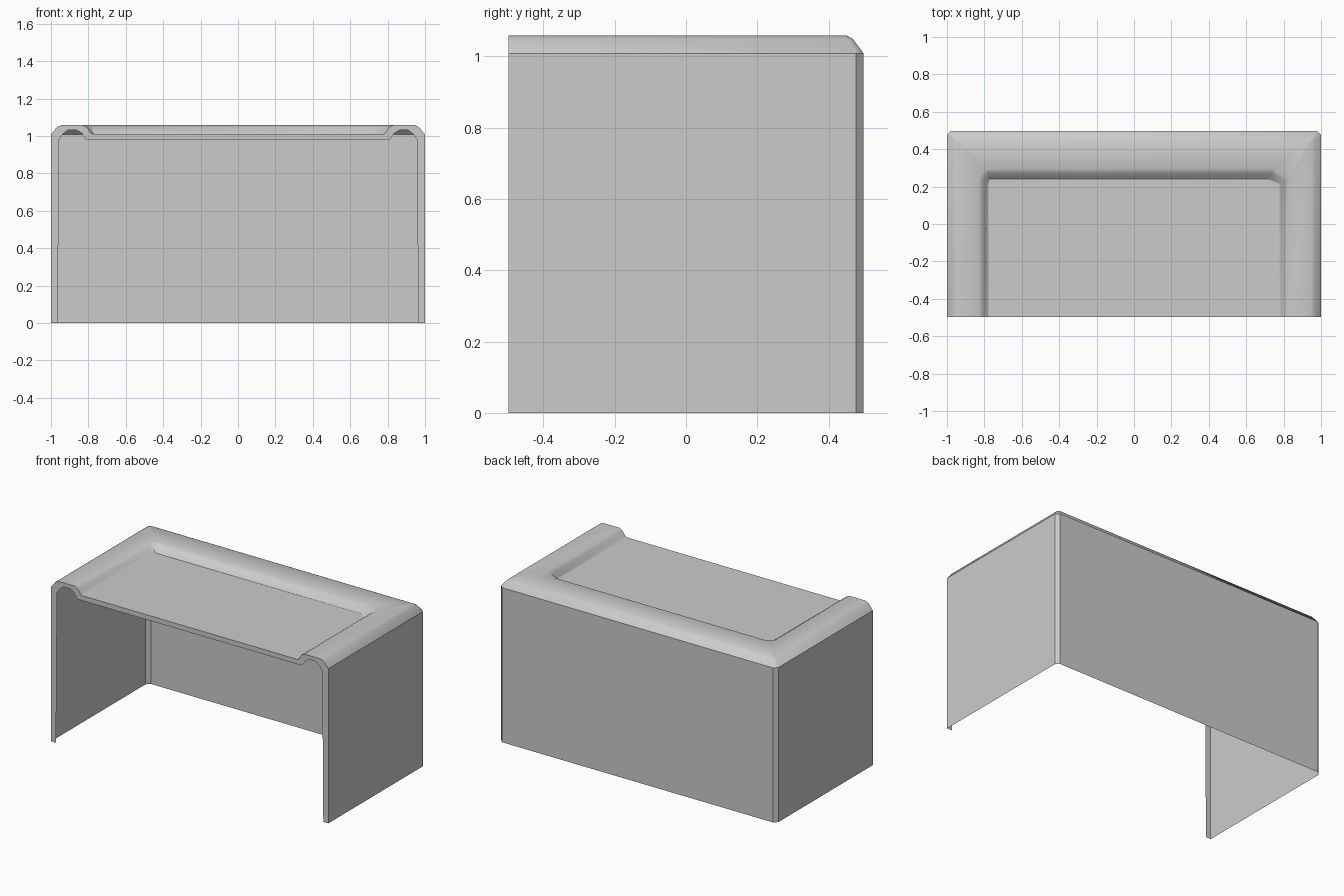
import bpy, bmesh, math

cube = bpy.data.objects.get("Cube")
if cube:
    bpy.data.objects.remove(cube, do_unlink=True)

FRONT = -0.498

grey = bpy.data.materials.new("light grey")
grey.use_nodes = True
colour = (0.6, 0.6, 0.6, 1)
grey.diffuse_color = colour
grey.node_tree.nodes["Principled BSDF"].inputs["Base Color"].default_value = colour


def u_path(half, back, left_cut, right_cut, depth_cut, z):
    """U-shaped loop, open at the front, with cut back corners."""
    return [(-half, FRONT, z), (-half, back - depth_cut, z),
            (-half + left_cut, back, z), (half - right_cut, back, z),
            (half, back - depth_cut, z), (half, FRONT, z)]


def make(name, loops, cap=False, up=None):
    """Skin neighbouring loops of equal length, optionally capping the last."""
    bm = bmesh.new()
    rows = [[bm.verts.new(p) for p in loop] for loop in loops]
    for a, b in zip(rows, rows[1:]):
        for i in range(len(a) - 1):
            bm.faces.new((a[i], b[i], b[i + 1], a[i + 1]))
    if cap:
        bm.faces.new(rows[-1][::-1])
    # turn the faces outward, judged by the first face
    bm.normal_update()
    bm.faces.ensure_lookup_table()
    if bm.faces[0].normal.dot(up) < 0:
        bmesh.ops.reverse_faces(bm, faces=bm.faces[:])
    mesh = bpy.data.meshes.new(name)
    bm.to_mesh(mesh)
    bm.free()
    mesh.materials.append(grey)
    obj = bpy.data.objects.new(name, mesh)
    bpy.context.collection.objects.link(obj)
    bpy.ops.object.select_all(action="DESELECT")
    obj.select_set(True)
    bpy.context.view_layer.objects.active = obj
    bpy.ops.object.shade_smooth_by_angle(angle=math.radians(35))
    return obj


from mathutils import Vector

# Sections from the floor up over the rim: half width, back, corner cuts, height
sections = [
    (1.0, 0.498, 0.022, 0.022, 0.022, 0.0),
    (1.0, 0.498, 0.022, 0.022, 0.022, 1.008),
    (0.968, 0.468, 0.012, 0.012, 0.012, 1.048),
    (0.945, 0.45, 0.01, 0.01, 0.01, 1.058),
    (0.83, 0.295, 0.04, 0.09, 0.045, 1.058),
    (0.805, 0.272, 0.025, 0.075, 0.035, 1.045),
    (0.787, 0.247, 0.012, 0.065, 0.03, 1.015),
    (0.777, 0.24, 0.008, 0.06, 0.027, 1.01),
]
loops = [u_path(*s) for s in sections]

# Side and back walls, raised rim, sunken top panel
make("side_and_back_walls", loops[:2], up=Vector((-1, 0, 0)))
make("raised_rim", loops[1:], up=Vector((-1, 0, 1)))
make("top_panel", loops[-1:], cap=True, up=Vector((0, 0, 1)))

# Narrow lip around the front opening
outer = [(s[0], s[5]) for s in sections]
inner = [(0.964, 0), (0.957, 0.98), (0.937, 1.01), (0.91, 1.031),
         (0.866, 1.032), (0.836, 1.016), (0.82, 0.99), (0.805, 0.978)]


def arch(half):
    left = [(-x, FRONT, z) for x, z in half]
    return left + [(x, FRONT, z) for x, z in reversed(half)]


make("front_lip", [arch(outer), arch(inner)], up=Vector((0, -1, 0)))
